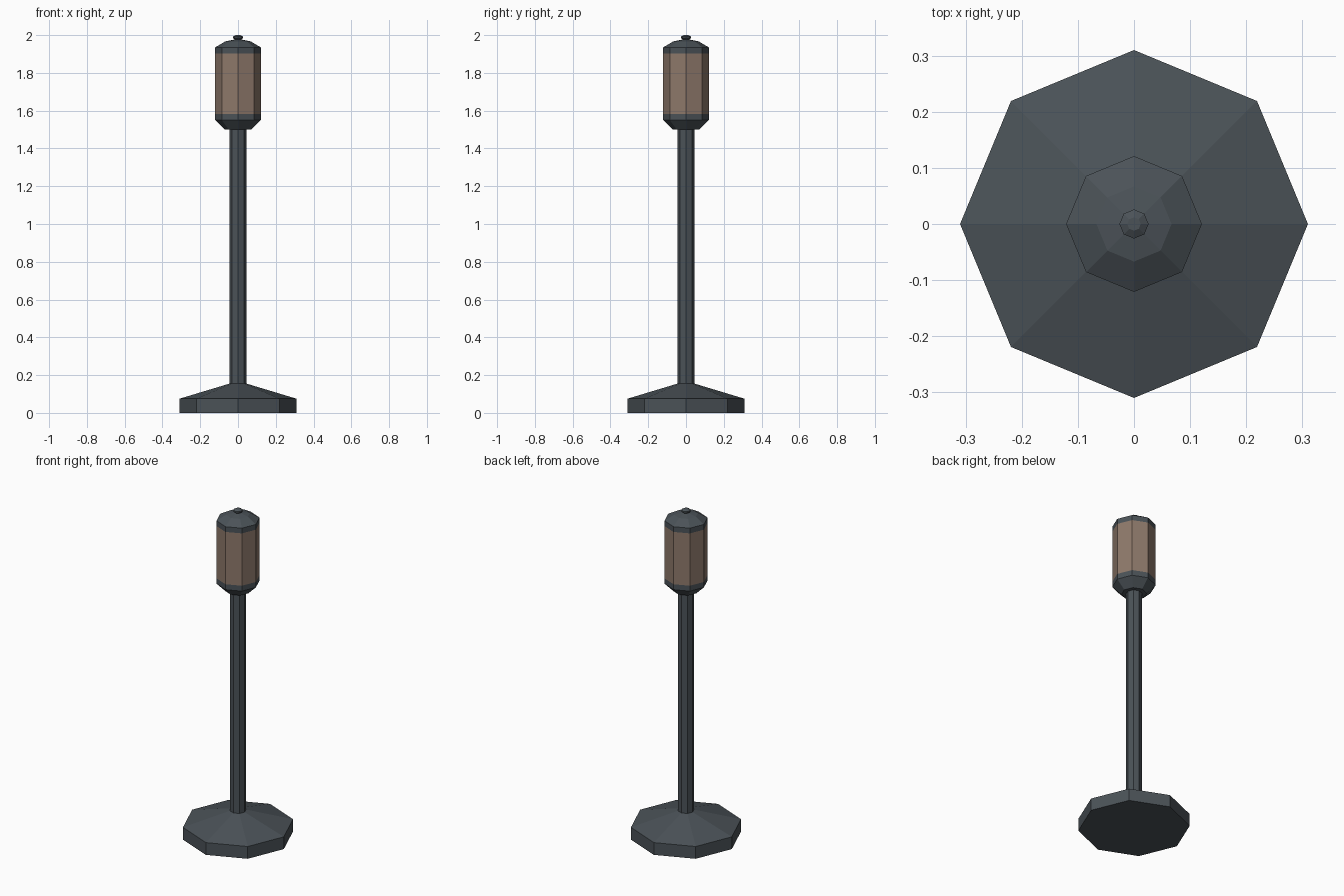
import bpy, bmesh
from math import cos, sin, tau

if "Cube" in bpy.data.objects:
    bpy.data.objects.remove(bpy.data.objects["Cube"])

SIDES = 8


def material(name, rgb):
    m = bpy.data.materials.new(name)
    m.diffuse_color = (*rgb, 1)
    m.use_nodes = True
    m.node_tree.nodes["Principled BSDF"].inputs["Base Color"].default_value = m.diffuse_color
    return m


metal = material("dark_metal", (0.07, 0.085, 0.097))
glass = material("warm_glass", (0.27, 0.19, 0.145))


def turned(name, profile, mat):
    """Eight-sided solid from (radius, z) points, bottom to top, corners on the axes."""
    bm = bmesh.new()
    rings = [[bm.verts.new((r * cos(tau * i / SIDES), r * sin(tau * i / SIDES), z))
              for i in range(SIDES)] for r, z in profile]
    for low, high in zip(rings, rings[1:]):
        for i in range(SIDES):
            j = (i + 1) % SIDES
            bm.faces.new((low[i], low[j], high[j], high[i]))
    bm.faces.new(rings[0][::-1])
    bm.faces.new(rings[-1])
    mesh = bpy.data.meshes.new(name)
    bm.to_mesh(mesh)
    bm.free()
    mesh.materials.append(mat)
    ob = bpy.data.objects.new(name, mesh)
    bpy.context.collection.objects.link(ob)
    return ob


# Foot with sloped top, and the post
turned("base", [(0.31, 0), (0.31, 0.075), (0.045, 0.155)], metal)
turned("post", [(0.045, 0.15), (0.045, 1.505)], metal)

# Lantern: lower cup, glass, roof
turned("lantern_cup", [(0.07, 1.5), (0.121, 1.55), (0.121, 1.583)], metal)
turned("lantern_glass", [(0.121, 1.583), (0.121, 1.903)], glass)
turned("lantern_roof", [(0.121, 1.903), (0.121, 1.935), (0.067, 1.967), (0.012, 1.978)], metal)

# Small knob on the roof
turned("finial", [(0.015, 1.975), (0.026, 1.984), (0.026, 1.992), (0.012, 2.0)], metal)
